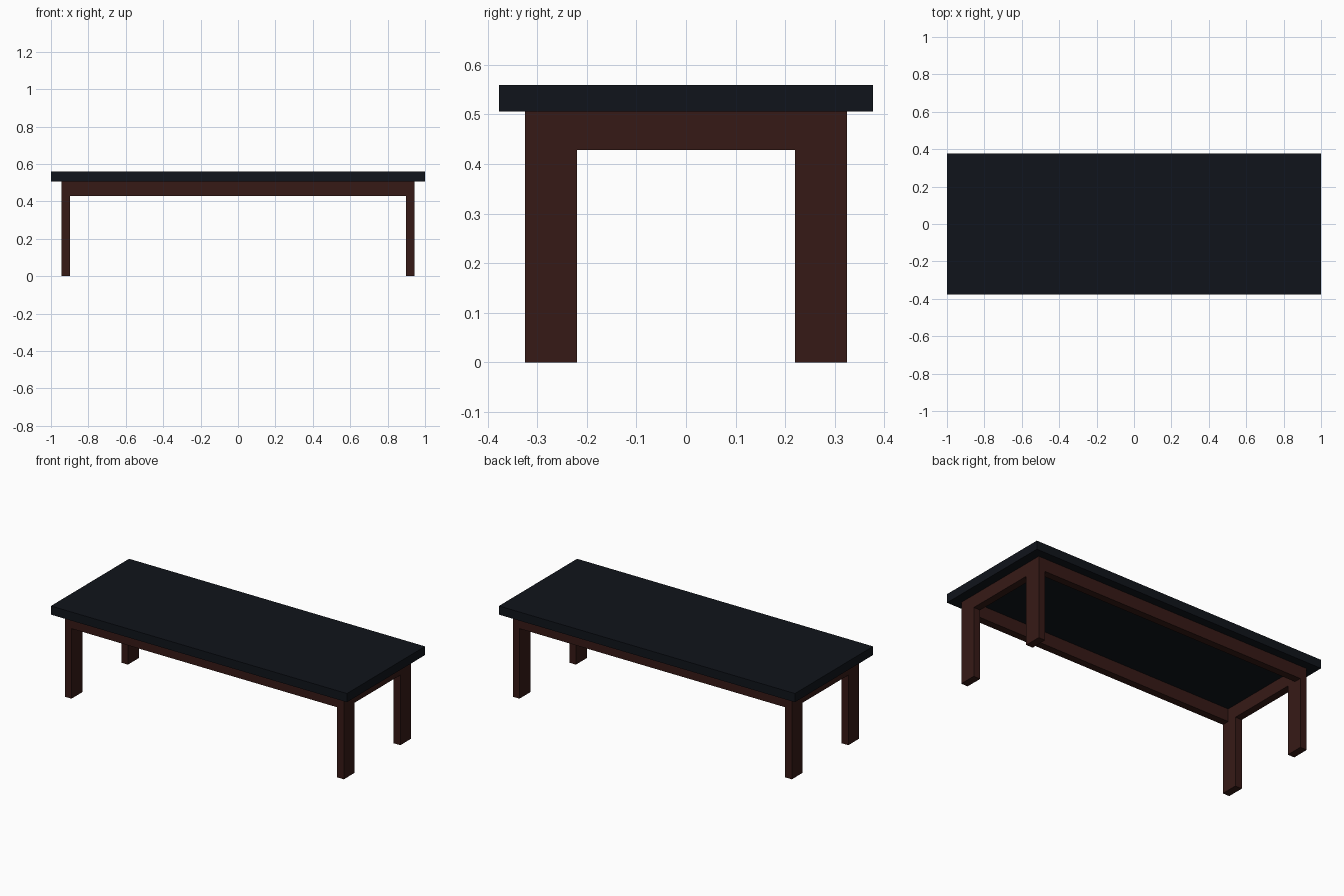
import bpy

if "Cube" in bpy.data.objects:
    bpy.data.objects.remove(bpy.data.objects["Cube"])


def material(name, color):
    m = bpy.data.materials.new(name)
    m.diffuse_color = color
    m.use_nodes = True
    m.node_tree.nodes["Principled BSDF"].inputs["Base Color"].default_value = m.diffuse_color
    return m


def box(name, lo, hi, mat):
    bpy.ops.mesh.primitive_cube_add(size=1, location=[(a + b) / 2 for a, b in zip(lo, hi)])
    ob = bpy.context.object
    ob.name = name
    ob.scale = [b - a for a, b in zip(lo, hi)]
    bpy.ops.object.transform_apply(location=False, rotation=False, scale=True)
    ob.data.materials.append(mat)
    return ob


top_mat = material("dark_top", (0.005, 0.007, 0.011, 1))
wood = material("dark_wood", (0.037, 0.010, 0.008, 1))

X, Y = 0.943, 0.325          # outer faces of the frame
LEG_X, LEG_Y = 0.045, 0.105  # leg section
RAIL = 0.045                 # rail thickness
Z_RAIL, Z_TOP, Z_MAX = 0.428, 0.506, 0.559

# Slab top
box("table_top", (-1, -0.377, Z_TOP), (1, 0.377, Z_MAX), top_mat)

# Four legs at the frame corners
for sx, x in (("left", -X), ("right", X - LEG_X)):
    for sy, y in (("front", -Y), ("back", Y - LEG_Y)):
        box(f"{sy}_{sx}_leg", (x, y, 0), (x + LEG_X, y + LEG_Y, Z_TOP), wood)

# Long rails between the legs, flush with their outer faces
for side, y in (("front", -Y), ("back", Y - RAIL)):
    box(f"{side}_rail", (-X + LEG_X, y, Z_RAIL), (X - LEG_X, y + RAIL, Z_TOP), wood)

# Short end rails
for side, x in (("left", -X), ("right", X - LEG_X)):
    box(f"{side}_rail", (x, -Y + LEG_Y, Z_RAIL), (x + LEG_X, Y - LEG_Y, Z_TOP), wood)
